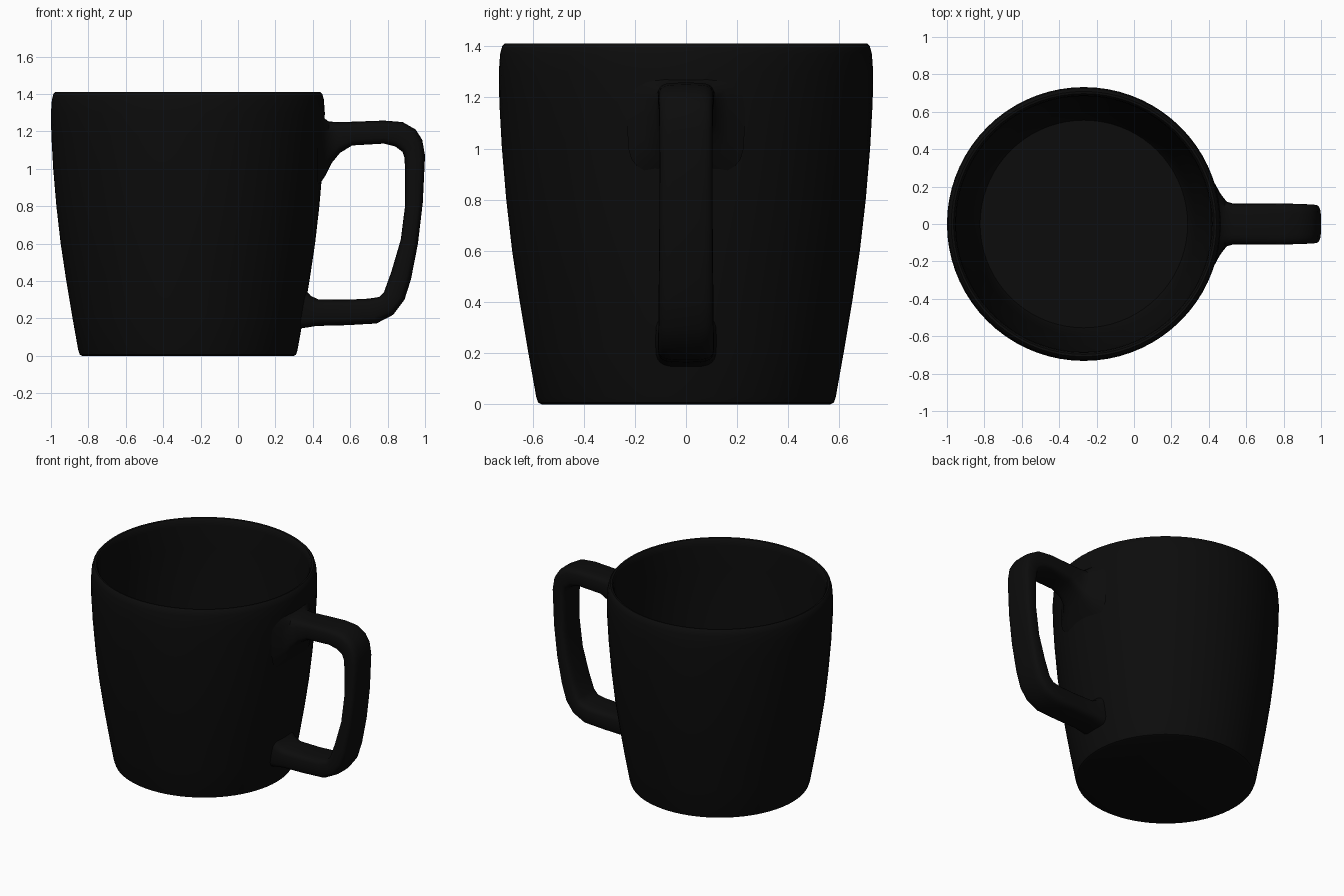
import bpy
import bmesh
from math import cos, sin, pi, copysign
from mathutils import Vector

cube = bpy.data.objects.get("Cube")
if cube:
    bpy.data.objects.remove(cube)

black = bpy.data.materials.new("black glaze")
black.use_nodes = True
colour = (0.0036, 0.0036, 0.0036, 1)
black.diffuse_color = colour
black.node_tree.nodes["Principled BSDF"].inputs["Base Color"].default_value = colour


def loft(name, rings):
    """Skin a row of closed rings and cap both ends."""
    bm = bmesh.new()
    loops = [[bm.verts.new(p) for p in ring] for ring in rings]
    n = len(loops[0])
    for a, b in zip(loops, loops[1:]):
        for i in range(n):
            j = (i + 1) % n
            bm.faces.new((a[i], a[j], b[j], b[i]))
    bm.faces.new(loops[0][::-1])
    bm.faces.new(loops[-1])
    bmesh.ops.recalc_face_normals(bm, faces=bm.faces)
    mesh = bpy.data.meshes.new(name)
    bm.to_mesh(mesh)
    bm.free()
    mesh.materials.append(black)
    obj = bpy.data.objects.new(name, mesh)
    bpy.context.collection.objects.link(obj)
    bpy.ops.object.select_all(action="DESELECT")
    obj.select_set(True)
    bpy.context.view_layer.objects.active = obj
    bpy.ops.object.shade_smooth_by_angle(angle=0.7)
    return obj


# Cup: outer wall, rounded rim, inner wall and floor (radius, height)
CENTRE_X, SIDES = -0.268, 72
profile = [(0.565, 0), (0.578, 0.006), (0.586, 0.03), (0.62, 0.22), (0.65, 0.4),
           (0.68, 0.6), (0.703, 0.8), (0.72, 1.0), (0.73, 1.18), (0.732, 1.3),
           (0.727, 1.37), (0.719, 1.4), (0.709, 1.41), (0.697, 1.408),
           (0.688, 1.395), (0.684, 1.36), (0.684, 1.2), (0.672, 0.95),
           (0.645, 0.65), (0.6, 0.32), (0.57, 0.1), (0.555, 0.07)]
loft("cup", [[(CENTRE_X + r * cos(2 * pi * i / SIDES), r * sin(2 * pi * i / SIDES), z)
              for i in range(SIDES)] for r, z in profile])

# Handle: outer edge, inner edge (x, z) and half width of each cross-section
sections = [((0.425, 1.31), (0.425, 0.90), 0.23), ((0.455, 1.275), (0.465, 0.96), 0.165),
            ((0.485, 1.253), (0.50, 1.03), 0.12), ((0.53, 1.25), (0.545, 1.085), 0.107),
            ((0.62, 1.252), (0.61, 1.125), 0.107), ((0.78, 1.258), (0.78, 1.135), 0.11),
            ((0.88, 1.25), (0.84, 1.12), 0.108), ((0.95, 1.21), (0.88, 1.09), 0.106),
            ((0.985, 1.155), (0.89, 1.06), 0.105), ((1.0, 1.07), (0.893, 1.0), 0.104),
            ((0.988, 0.82), (0.893, 0.8), 0.104), ((0.962, 0.6), (0.87, 0.62), 0.105),
            ((0.925, 0.41), (0.82, 0.45), 0.107), ((0.89, 0.30), (0.78, 0.34), 0.108),
            ((0.83, 0.22), (0.755, 0.315), 0.109), ((0.74, 0.173), (0.70, 0.306), 0.11),
            ((0.58, 0.164), (0.58, 0.30), 0.11), ((0.42, 0.16), (0.43, 0.302), 0.11),
            ((0.37, 0.152), (0.39, 0.32), 0.115), ((0.325, 0.145), (0.355, 0.36), 0.12)]


def soft(v):
    return copysign(abs(v) ** 0.5, v)


def section_ring(outer, inner, half_width, n=24):
    a, b = Vector((outer[0], 0, outer[1])), Vector((inner[0], 0, inner[1]))
    mid, half = (a + b) / 2, (a - b) / 2
    side = Vector((0, half_width, 0))
    return [mid + half * soft(cos(2 * pi * i / n)) + side * soft(sin(2 * pi * i / n))
            for i in range(n)]


loft("handle", [section_ring(*s) for s in sections])
